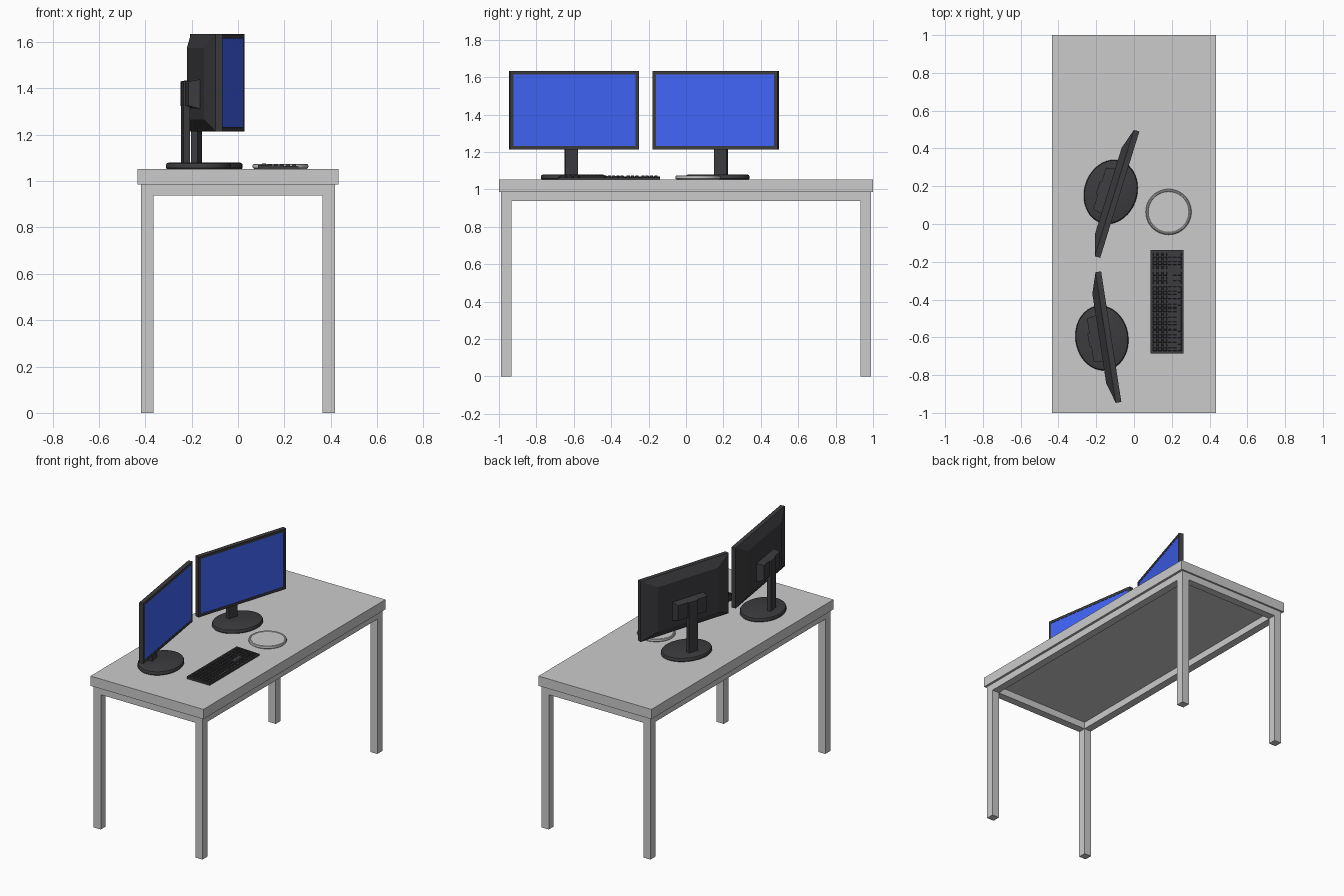
import bpy, bmesh, math
from mathutils import Matrix, Vector

if "Cube" in bpy.data.objects:
    bpy.data.objects.remove(bpy.data.objects["Cube"])

TOP = 1.053  # desk surface height


def material(name, rgb):
    m = bpy.data.materials.new(name)
    m.diffuse_color = (*rgb, 1)
    m.use_nodes = True
    m.node_tree.nodes["Principled BSDF"].inputs["Base Color"].default_value = m.diffuse_color
    return m


BLACK = material("black_plastic", (0.045, 0.045, 0.05))
BLUE = material("blue_screen", (0.055, 0.13, 0.95))
I = Matrix.Identity(4)


def finish(bm, name, mat=None, xf=I, smooth=False):
    bmesh.ops.recalc_face_normals(bm, faces=bm.faces)
    bm.transform(xf)
    me = bpy.data.meshes.new(name)
    bm.to_mesh(me)
    bm.free()
    ob = bpy.data.objects.new(name, me)
    bpy.context.collection.objects.link(ob)
    if mat:
        me.materials.append(mat)
    if smooth:
        bpy.context.view_layer.objects.active = ob
        ob.select_set(True)
        bpy.ops.object.shade_smooth_by_angle(angle=math.radians(35))
        ob.select_set(False)
    return ob


def add_box(bm, lo, hi):
    lo, hi = Vector(lo), Vector(hi)
    mx = Matrix.Translation((lo + hi) / 2) @ Matrix.Diagonal((*(hi - lo), 1))
    return bmesh.ops.create_cube(bm, size=1, matrix=mx)["verts"]


def box(name, lo, hi, mat=None, xf=I):
    bm = bmesh.new()
    add_box(bm, lo, hi)
    return finish(bm, name, mat, xf)


def loft(name, rings, mat=None, xf=I, smooth=False):
    """Skin a list of equal-length point rings and cap both ends."""
    bm = bmesh.new()
    vs = [[bm.verts.new(p) for p in r] for r in rings]
    n = len(vs[0])
    for a, b in zip(vs, vs[1:]):
        for i in range(n):
            j = (i + 1) % n
            bm.faces.new((a[i], a[j], b[j], b[i]))
    bm.faces.new(vs[0])
    bm.faces.new(vs[-1])
    return finish(bm, name, mat, xf, smooth)


def oval(rx, ry, z, n=48):
    return [(rx * math.cos(t), ry * math.sin(t), z)
            for t in (2 * math.pi * i / n for i in range(n))]


def yz_rect(x, hw, z0, z1):
    return [(x, -hw, z0), (x, hw, z0), (x, hw, z1), (x, -hw, z1)]


# Desk: top slab, four legs, rails between the legs
box("desk_top", (-0.434, -1, 0.985), (0.434, 1, TOP))
for sx in (-1, 1):
    for sy in (-1, 1):
        x, y = sx * 0.391, sy * 0.961
        box("desk_leg", (x - 0.027, y - 0.027, 0), (x + 0.027, y + 0.027, 0.985))
    box("long_rail", (sx * 0.391 - 0.027, -0.934, 0.937), (sx * 0.391 + 0.027, 0.934, 0.985))
    box("short_rail", (-0.364, sx * 0.961 - 0.027, 0.937), (0.364, sx * 0.961 + 0.027, 0.985))


# Monitors face local +x; origin at the centre of the oval foot
def monitor(side, x, y, angle):
    xf = Matrix.Translation((x, y, 0)) @ Matrix.Rotation(math.radians(angle), 4, 'Z')
    loft(side + "_foot", [oval(0.140 - d, 0.172 - d, z) for d, z in
         ((0.003, TOP), (0, TOP + 0.004), (0, TOP + 0.018), (0.004, TOP + 0.024), (0.012, TOP + 0.027))],
         BLACK, xf, True)
    box(side + "_post", (-0.072, -0.035, TOP + 0.02), (-0.044, 0.035, 1.43), BLACK, xf)
    loft(side + "_mount", [yz_rect(-0.062, 0.115, 1.325, 1.43),
                           yz_rect(-0.005, 0.125, 1.31, 1.44)], BLACK, xf)
    # casing: tapered back, flat rim, recessed front
    loft(side + "_casing", [yz_rect(-0.014, 0.24, 1.265, 1.575),
                            yz_rect(0.020, 0.35, 1.214, 1.634),
                            yz_rect(0.050, 0.35, 1.214, 1.634),
                            yz_rect(0.050, 0.331, 1.233, 1.615),
                            yz_rect(0.045, 0.331, 1.233, 1.615)], BLACK, xf)
    box(side + "_screen", (0.044, -0.331, 1.233), (0.048, 0.331, 1.615), BLUE, xf)


monitor("far_monitor", -0.123, 0.170, -17.2)
monitor("near_monitor", -0.170, -0.604, 8.8)

# Keyboard: wedge body with key rows, main block then arrow and number blocks
KX0, KX1, KY0, KY1 = 0.087, 0.262, -0.685, -0.138


def deck(x):
    return TOP + 0.017 - 0.006 * (x - KX0) / (KX1 - KX0)


loft("keyboard_body", [[(KX0, y, TOP), (KX1, y, TOP), (KX1, y, deck(KX1)), (KX0, y, deck(KX0))]
                       for y in (KY0, KY1)], BLACK)
bm = bmesh.new()
P = 0.0235
for row in range(6):
    x = KX0 + 0.014 + row * 0.026
    for start, count in ((0, 15), (15.4, 3), (18.8, 4)):
        if row == 5 and count == 15:  # bottom row with space bar
            spans = [(0, 1.5), (1.5, 3), (3, 4.5), (4.5, 10.5), (10.5, 12), (12, 13.5), (13.5, 15)]
        elif row == 3 and count == 3:  # gap above the arrow keys
            continue
        else:
            spans = [(i, i + 1) for i in range(count)]
        for a, b in spans:
            y0 = KY0 + 0.01 + (start + a) * P * 0.98
            y1 = KY0 + 0.01 + (start + b) * P * 0.98
            vs = add_box(bm, (x, y0 + 0.002, deck(x) - 0.003), (x + 0.021, y1 - 0.002, deck(x) + 0.006))
            for v in vs:  # taper the key tops
                if v.co.z > deck(x):
                    v.co.x += 0.002 if v.co.x < x + 0.01 else -0.002
                    v.co.y += 0.002 if v.co.y < (y0 + y1) / 2 else -0.002
finish(bm, "keyboard_keys", BLACK)

# Round coaster with a rounded raised rim and a shallow recess
loft("coaster", [oval(r, r, TOP + z, 64) for r, z in
     ((0.114, 0), (0.119, 0.004), (0.121, 0.011), (0.119, 0.018), (0.115, 0.021),
      (0.110, 0.021), (0.107, 0.018))], None, Matrix.Translation((0.183, 0.064, 0)), True)
